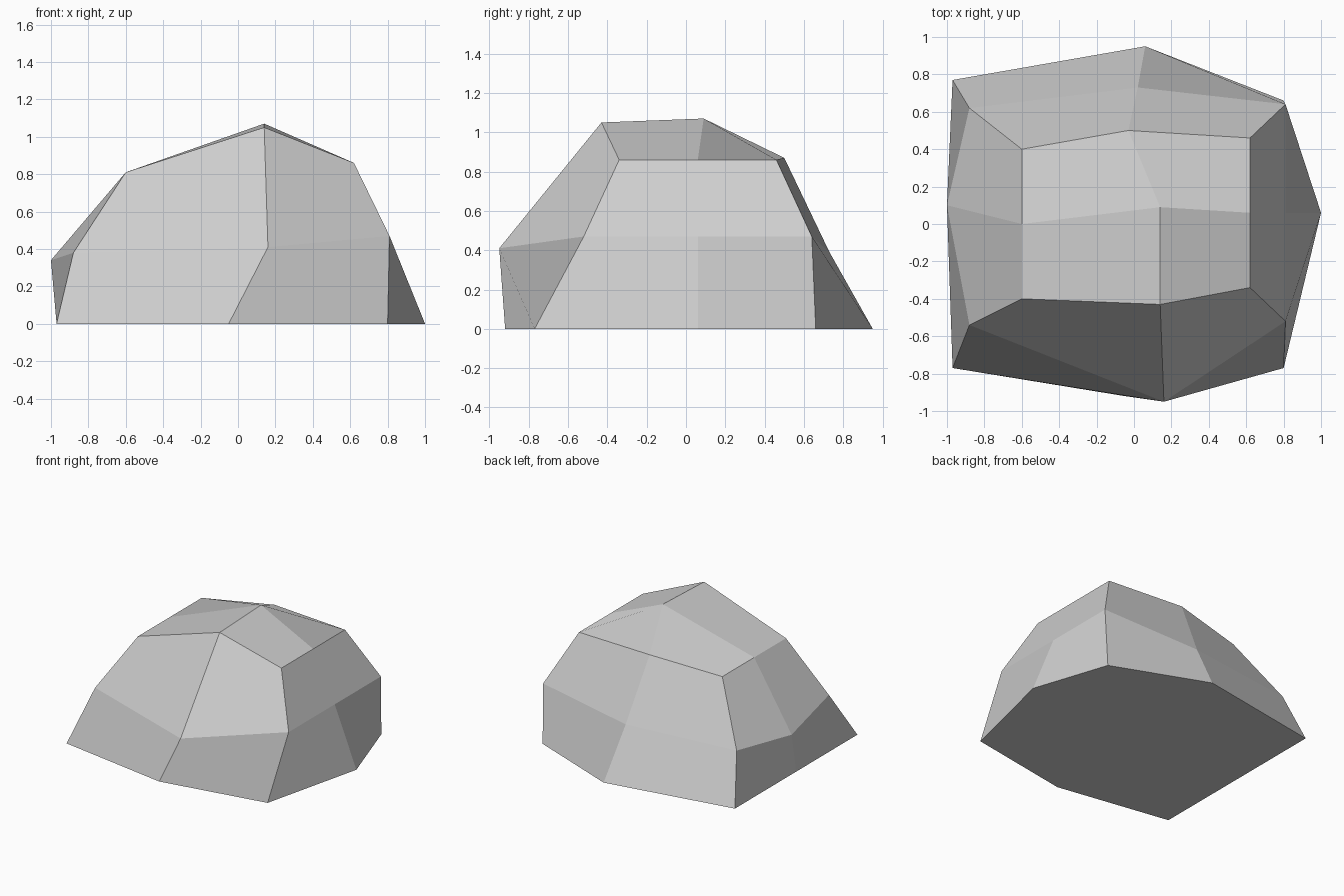
import bpy
import bmesh
from mathutils import Vector

cube = bpy.data.objects.get("Cube")
if cube:
    bpy.data.objects.remove(cube, do_unlink=True)

# Single stone colour
stone = bpy.data.materials.new("stone_grey")
stone.use_nodes = True
grey = (0.62, 0.62, 0.62, 1.0)
stone.diffuse_color = grey
stone.node_tree.nodes["Principled BSDF"].inputs["Base Color"].default_value = grey

# Three rings of eight points, counter-clockwise from the front -x corner
base = [(-.97, -.77, 0), (-.05, -.92, 0), (.80, -.77, 0), (1, .06, 0),
        (.80, .66, 0), (.06, .95, 0), (-.97, .77, 0), (-.97, 0, 0)]
middle = [(-.88, -.54, .38), (.16, -.95, .41), (.81, -.52, .47), (.81, .06, .47),
          (.81, .64, .47), (.02, .73, .39), (-.88, .62, .38), (-1, .10, .34)]
upper = [(-.60, -.40, .81), (.14, -.43, 1.05), (.62, -.34, .86), (.62, .06, .86),
         (.62, .46, .86), (-.03, .50, .87), (-.60, .40, .81), (-.60, 0, .81)]
peak = (.14, .09, 1.07)

bm = bmesh.new()
rings = [[bm.verts.new(p) for p in ring] for ring in (base, middle, upper)]
centre = bm.verts.new(peak)


def add_quad(a, b, c, d):
    """Add a quad whose first diagonal is the outward-bulging one."""
    normal = (b.co - a.co).cross(c.co - a.co)
    if normal.dot(d.co - a.co) > 0:
        a, b, c, d = b, c, d, a
    bm.faces.new((a, b, c, d))


# Sloping sides
for low, high in zip(rings, rings[1:]):
    for i in range(8):
        j = (i + 1) % 8
        add_quad(low[i], low[j], high[j], high[i])

# Crown: four quads meeting at the peak
top = rings[2]
for i in range(0, 8, 2):
    add_quad(centre, top[i - 1], top[i], top[i + 1])

# Flat underside
bm.faces.new(rings[0][::-1])

mesh = bpy.data.meshes.new("boulder")
bm.to_mesh(mesh)
bm.free()
mesh.materials.append(stone)
boulder = bpy.data.objects.new("boulder", mesh)
bpy.context.collection.objects.link(boulder)
